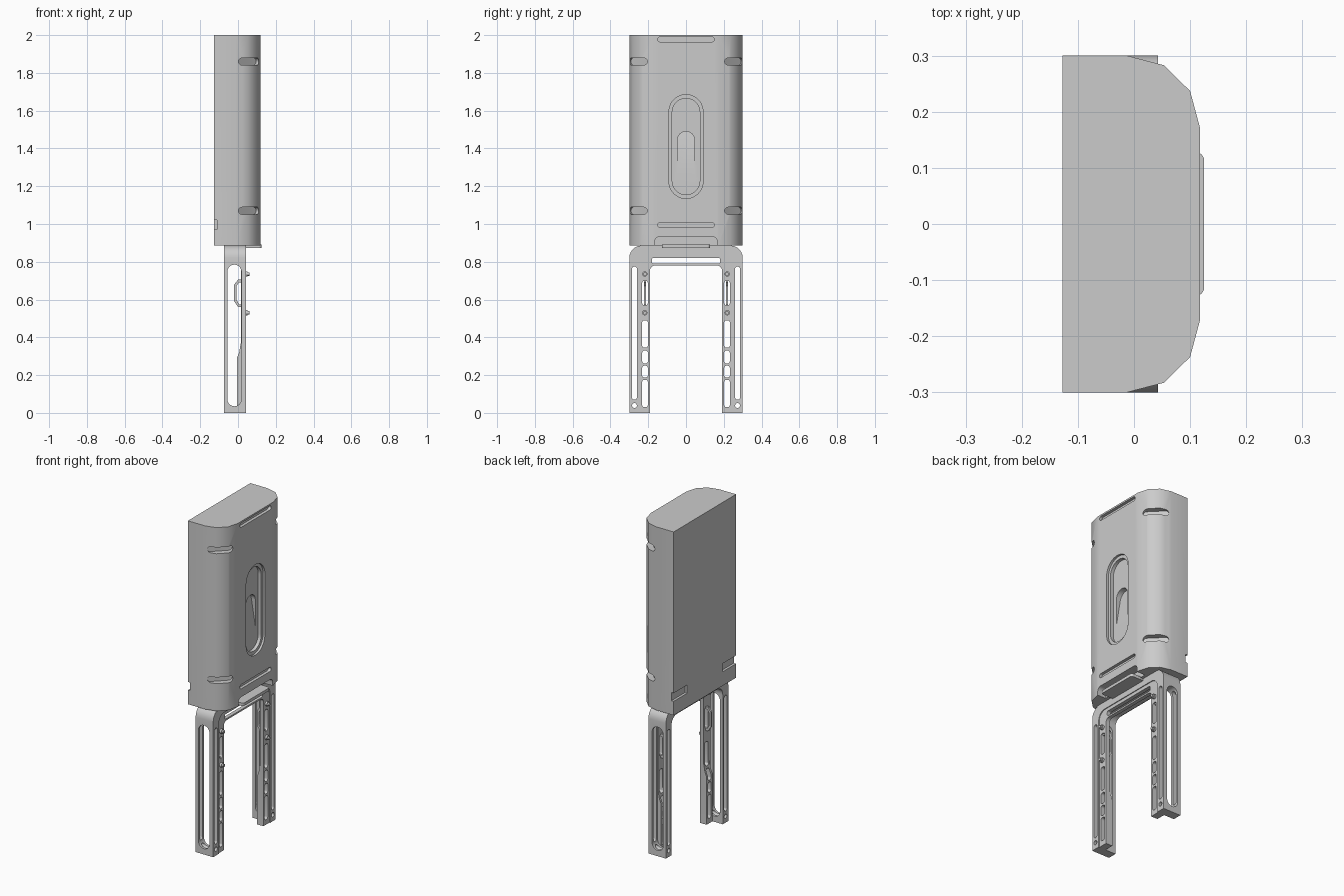
import bpy, bmesh, math
from mathutils import Matrix

if "Cube" in bpy.data.objects:
    bpy.data.objects.remove(bpy.data.objects["Cube"])

AXES = {'x': lambda u, v, d: (d, u, v), 'y': lambda u, v, d: (u, d, v), 'z': lambda u, v, d: (u, v, d)}


def prism(name, pts, axis, a, b):
    """Extrude a 2D profile along an axis from a to b."""
    f, n = AXES[axis], len(pts)
    bm = bmesh.new()
    lo = [bm.verts.new(f(u, v, a)) for u, v in pts]
    hi = [bm.verts.new(f(u, v, b)) for u, v in pts]
    bm.faces.new(lo)
    bm.faces.new(hi)
    for i in range(n):
        j = (i + 1) % n
        bm.faces.new((lo[i], lo[j], hi[j], hi[i]))
    bmesh.ops.recalc_face_normals(bm, faces=bm.faces)
    me = bpy.data.meshes.new(name)
    bm.to_mesh(me)
    bm.free()
    ob = bpy.data.objects.new(name, me)
    bpy.context.collection.objects.link(ob)
    return ob


def rrect(u0, u1, v0, v1, r=None, n=6):
    """Rounded rectangle; a full pill when no radius is given."""
    r = r or min(u1 - u0, v1 - v0) * 0.4999
    out = []
    for k, (cu, cv) in enumerate(((u1 - r, v1 - r), (u0 + r, v1 - r), (u0 + r, v0 + r), (u1 - r, v0 + r))):
        for i in range(n + 1):
            t = math.pi / 2 * (k + i / n)
            out.append((cu + r * math.cos(t), cv + r * math.sin(t)))
    return out


def arch(w, h, r, z0=0, n=6):
    """Open path up one side, over two rounded corners and down."""
    arc = [(w - r + r * math.cos(math.pi / 2 * i / n), h - r + r * math.sin(math.pi / 2 * i / n)) for i in range(n + 1)]
    return [(w, z0)] + arc + [(-u, v) for u, v in reversed(arc)] + [(-w, z0)]


def select(ob):
    bpy.ops.object.select_all(action='DESELECT')
    ob.select_set(True)
    bpy.context.view_layer.objects.active = ob


def cut(ob, cutters, op='DIFFERENCE'):
    select(ob)
    for c in cutters:
        c.hide_render = True
        m = ob.modifiers.new('cut', 'BOOLEAN')
        m.operation, m.solver, m.object = op, 'EXACT', c
        bpy.ops.object.modifier_apply(modifier=m.name)
        bpy.data.objects.remove(c)


def smooth(ob, deg=35):
    select(ob)
    bpy.ops.object.shade_smooth_by_angle(angle=math.radians(deg))


# Main housing: flat back, faceted round front corners
half = [(-0.127, 0.3), (-0.012, 0.3), (0.053, 0.283), (0.1, 0.237), (0.118, 0.17)]
body = prism('housing', half + [(x, -y) for x, y in reversed(half)], 'z', 0.885, 2.0)
c = [prism('c', rrect(-0.09, 0.09, 1.135, 1.685, n=10), 'x', 0.105, 0.2),       # stepped window
     prism('c', rrect(-0.073, 0.073, 1.155, 1.665, n=10), 'x', 0.085, 0.2),
     prism('c', rrect(-0.165, 0.165, 0.8, 0.932, 0.025), 'x', 0.062, 0.2)]      # bottom notch
for z in (1.977, 0.995):                                                       # long strap slots
    c.append(prism('c', rrect(-0.15, 0.15, z - 0.013, z + 0.013), 'x', 0.1, 0.2))
ramp = prism('c', arch(0.045, 1.49, 0.044, 1.28), 'x', 0.0, 0.1)               # sloped thumb scoop
for v in ramp.data.vertices:
    if v.co.x < 0.05:
        v.co.x = 0.086 - 0.035 * (v.co.z - 1.28) / 0.21
c.append(ramp)
for s in (-1, 1):
    for z in (1.07, 1.86):                                                     # corner slots
        k = prism('c', rrect(-0.07, 0.07, -0.019, 0.019), 'x', -0.012, 0.1)
        k.data.transform(Matrix.Translation((0.055, s * 0.25, z)) @ Matrix.Rotation(s * math.radians(45), 4, 'Z'))
        c.append(k)
    y0, y1 = sorted((s * 0.17, s * 0.35))                                      # rear notches
    c.append(prism('c', [(y0, 0.97), (y1, 0.97), (y1, 1.02), (y0, 1.02)], 'x', -0.2, -0.112))
cut(body, c)
smooth(body)

# Outer leg frame: inverted U with slots through both directions
frame = prism('outer_leg_frame', arch(0.3, 0.886, 0.065) + arch(0.246, 0.84, 0.05)[::-1], 'x', -0.075, 0.043)
c = [prism('c', rrect(-0.056, 0.018, 0.035, 0.785), 'y', -0.5, 0.5)]
for s in (-1, 1):
    y0, y1 = sorted((s * 0.26, s * 0.286))
    c.append(prism('c', rrect(y0, y1, 0.07, 0.775), 'x', -0.2, 0.2))
    c.append(prism('c', rrect(y0, y1, 0.026, 0.052), 'x', -0.2, 0.2))
cut(frame, c)
smooth(frame)

# Inner leg frame: thinner U, thicker toward the feet
inner = prism('inner_leg_frame', arch(0.247, 0.842, 0.05) + arch(0.19, 0.78, 0.025)[::-1], 'x', -0.006, 0.038)
c = [prism('c', [(-0.1, 0.29), (-0.006, 0.29), (0.006, 0.32), (0.015, 0.37), (0.015, 1), (-0.1, 1)], 'y', -0.5, 0.5),
     prism('c', rrect(-0.18, 0.18, 0.79, 0.82, 0.008), 'x', -0.2, 0.2)]
for s in (-1, 1):
    for z0, z1 in ((0.03, 0.175), (0.187, 0.25), (0.262, 0.33), (0.345, 0.49), (0.57, 0.7)):
        y0, y1 = sorted((s * 0.202, s * 0.232))
        c.append(prism('c', rrect(y0, y1, z0, z1, 0.012), 'x', -0.2, 0.2))
cut(inner, c)
smooth(inner)

# Small brackets and bolts on each leg
for s, side in ((-1, 'left'), (1, 'right')):
    y0, y1 = sorted((s * 0.211, s * 0.223))
    outer = [(0.03, 0.56), (0.0, 0.56), (-0.02, 0.59), (-0.02, 0.68), (0.0, 0.705), (0.03, 0.705)]
    hole = [(0.03, 0.69), (0.005, 0.69), (-0.007, 0.673), (-0.007, 0.597), (0.005, 0.575), (0.03, 0.575)]
    prism(side + '_bracket', outer + hole, 'y', y0, y1)
    for i, z in enumerate((0.53, 0.735)):
        y = s * 0.218
        bolt = prism(f'{side}_bolt_{i}', rrect(y - 0.014, y + 0.014, z - 0.014, z + 0.014, n=3), 'x', 0.015, 0.05)
        cut(bolt, [prism('c', rrect(y - 0.009, y + 0.009, z - 0.009, z + 0.009, n=3), 'x', 0.045, 0.06)], 'UNION')
        smooth(bolt)

# Front pull lip under the housing
lip = prism('pull_lip', rrect(0.0, 0.125, -0.128, 0.128, 0.015), 'z', 0.873, 0.891)
smooth(lip)
